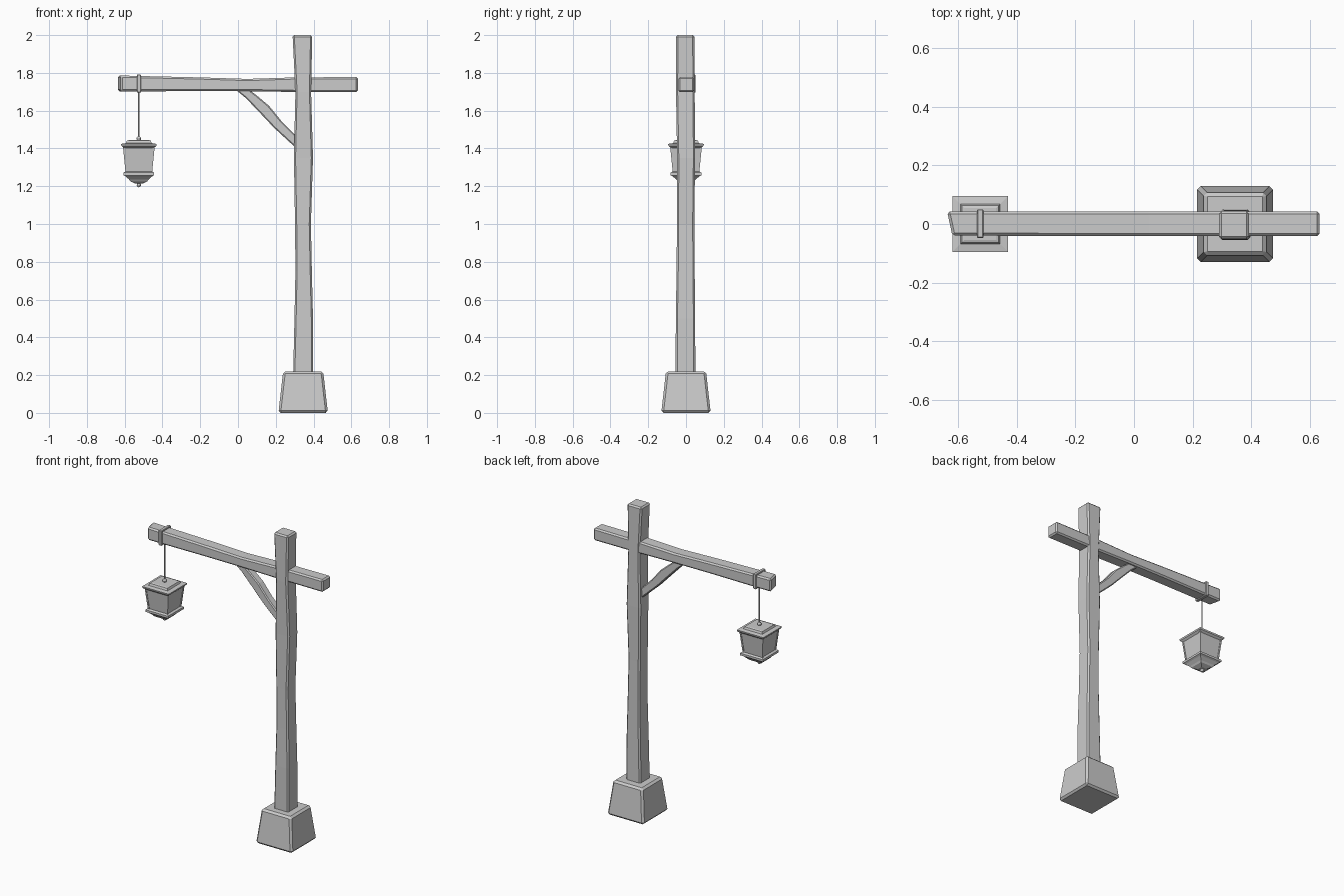
import bpy, bmesh, math
from mathutils import Vector

if "Cube" in bpy.data.objects:
    bpy.data.objects.remove(bpy.data.objects["Cube"])


def loft(name, rings, bevel=0.0):
    """Skin a list of equal-length vertex rings and cap both ends."""
    bm = bmesh.new()
    vs = [[bm.verts.new(p) for p in r] for r in rings]
    n = len(rings[0])
    for a, b in zip(vs, vs[1:]):
        for i in range(n):
            j = (i + 1) % n
            bm.faces.new((a[i], a[j], b[j], b[i]))
    bm.faces.new(vs[0])
    bm.faces.new(vs[-1])
    bmesh.ops.recalc_face_normals(bm, faces=bm.faces)
    me = bpy.data.meshes.new(name)
    bm.to_mesh(me)
    bm.free()
    ob = bpy.data.objects.new(name, me)
    bpy.context.collection.objects.link(ob)
    if bevel:
        m = ob.modifiers.new("worn_edges", "BEVEL")
        m.width, m.segments = bevel, 1
        m.limit_method, m.angle_limit = "ANGLE", math.radians(40)
    return ob


def z_ring(z, x0, x1, y0, y1):
    return [(x0, y0, z), (x1, y0, z), (x1, y1, z), (x0, y1, z)]


def x_ring(x, y0, y1, z0, z1, skew=0.0):
    return [(x + skew, y0, z0), (x, y1, z0), (x, y1, z1), (x + skew, y0, z1)]


def square_stack(name, cx, profile, bevel=0.0):
    """Square turned shape from (half width, height) pairs."""
    return loft(name, [z_ring(z, cx - h, cx + h, -h, h) for h, z in profile], bevel)


POST_X, LAMP_X = 0.345, -0.525

# Stone foot
square_stack("stone_foot", POST_X, [(0.131, 0), (0.106, 0.22)], 0.012)

# Hewn post with uneven width
loft("post", [z_ring(*s) for s in (
    (0.20, 0.292, 0.397, -0.055, 0.050),
    (0.50, 0.299, 0.397, -0.054, 0.048),
    (0.75, 0.304, 0.391, -0.050, 0.046),
    (1.00, 0.302, 0.386, -0.048, 0.044),
    (1.35, 0.296, 0.397, -0.047, 0.048),
    (1.70, 0.304, 0.387, -0.053, 0.046),
    (2.00, 0.289, 0.393, -0.052, 0.044))], 0.009)

# Cross beam running through the post
loft("cross_beam", [x_ring(*s) for s in (
    (-0.638, -0.040, 0.043, 1.702, 1.786, 0.018),
    (-0.50, -0.040, 0.043, 1.702, 1.783),
    (-0.20, -0.041, 0.043, 1.704, 1.776),
    (0.05, -0.041, 0.043, 1.703, 1.768),
    (0.30, -0.041, 0.043, 1.699, 1.776),
    (0.634, -0.041, 0.043, 1.698, 1.778))], 0.009)

# Curved brace between beam and post
upper = [(0.04, 1.725), (0.10, 1.68), (0.165, 1.625), (0.23, 1.545), (0.32, 1.455)]
lower = [(-0.03, 1.725), (0.04, 1.668), (0.11, 1.595), (0.19, 1.51), (0.32, 1.39)]
loft("brace", [[(lx, -0.026, lz), (lx, 0.026, lz), (ux, 0.026, uz), (ux, -0.026, uz)]
               for (ux, uz), (lx, lz) in zip(upper, lower)], 0.006)

# Metal band around the beam
loft("beam_band", [x_ring(LAMP_X + d, -0.048, 0.050, 1.695, 1.792)
                   for d in (-0.011, 0.011)], 0.003)

# Hanging cord
bpy.ops.mesh.primitive_cylinder_add(vertices=8, radius=0.004, depth=0.26,
                                    location=(LAMP_X, 0, 1.575))
bpy.context.object.name = "cord"

# Lantern roof, tapered body and stepped bottom
square_stack("lantern_roof", LAMP_X, [
    (0.080, 1.403), (0.093, 1.414), (0.095, 1.424), (0.068, 1.428),
    (0.063, 1.441), (0.054, 1.444)])
square_stack("lantern_body", LAMP_X, [(0.066, 1.268), (0.081, 1.41)])
square_stack("lantern_bottom", LAMP_X, [
    (0.072, 1.278), (0.081, 1.272), (0.081, 1.258), (0.070, 1.252),
    (0.052, 1.236), (0.045, 1.226), (0.020, 1.214)])

# Corner bars of the lantern
for sx in (-1, 1):
    for sy in (-1, 1):
        rings = []
        for h, z in ((0.065, 1.27), (0.079, 1.41)):
            cx, cy = LAMP_X + sx * h, sy * h
            rings.append(z_ring(z, cx - 0.005, cx + 0.005, cy - 0.005, cy + 0.005))
        loft("lantern_corner_bar", rings)

# Small knobs above and below the lantern
for name, z, r in (("top_knob", 1.452, 0.013), ("bottom_knob", 1.206, 0.012)):
    bpy.ops.mesh.primitive_uv_sphere_add(segments=10, ring_count=6, radius=r,
                                         location=(LAMP_X, 0, z))
    bpy.context.object.name = name
    bpy.ops.object.shade_smooth_by_angle()
